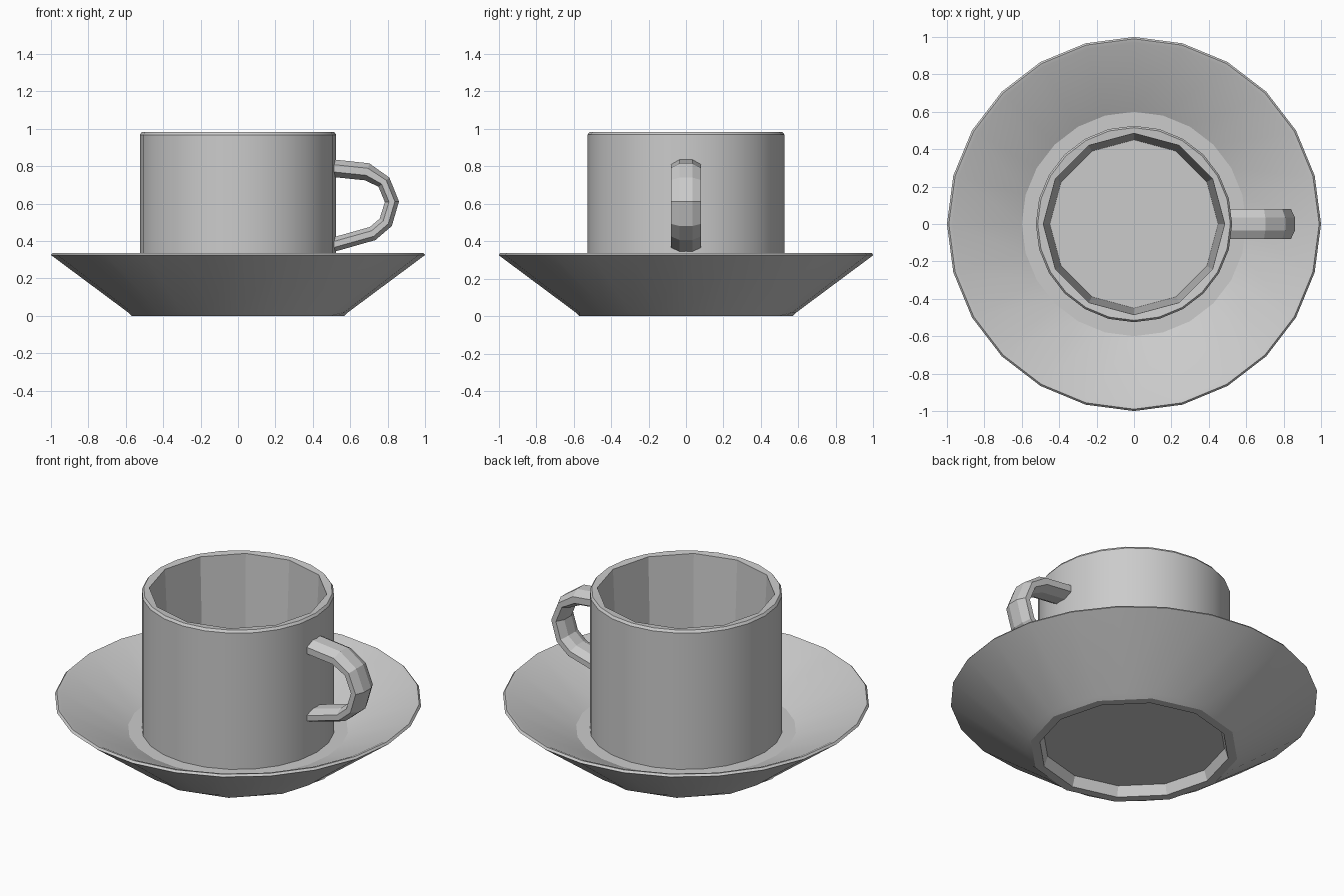
import bpy, bmesh, math
from mathutils import Vector

cube = bpy.data.objects.get("Cube")
if cube:
    bpy.data.objects.remove(cube, do_unlink=True)

SIDES = 24

grey = bpy.data.materials.new("glazed grey")
grey.use_nodes = True
grey.diffuse_color = (0.6, 0.6, 0.6, 1)
grey.node_tree.nodes["Principled BSDF"].inputs["Base Color"].default_value = (0.6, 0.6, 0.6, 1)


def finish(bm, name, angle):
    bmesh.ops.recalc_face_normals(bm, faces=bm.faces)
    mesh = bpy.data.meshes.new(name)
    bm.to_mesh(mesh)
    bm.free()
    mesh.materials.append(grey)
    obj = bpy.data.objects.new(name, mesh)
    bpy.context.collection.objects.link(obj)
    bpy.ops.object.select_all(action='DESELECT')
    obj.select_set(True)
    bpy.context.view_layer.objects.active = obj
    bpy.ops.object.shade_smooth_by_angle(angle=math.radians(angle))
    return obj


def skin(bm, rings):
    """Join rings of vertices with quads and cap both ends."""
    for a, b in zip(rings, rings[1:]):
        n = len(a)
        for i in range(n):
            j = (i + 1) % n
            bm.faces.new((a[i], a[j], b[j], b[i]))
    bm.faces.new(rings[0])
    bm.faces.new(rings[-1])


def lathe(name, profile):
    """Profile points are (radius, height, faceted); faceted rings have half the sides."""
    bm = bmesh.new()
    rings = []
    for radius, z, faceted in profile:
        ring = []
        for i in range(SIDES):
            a = math.tau * i / SIDES
            r = radius * math.cos(math.tau / SIDES) if faceted and i % 2 else radius
            ring.append(bm.verts.new((r * math.cos(a), r * math.sin(a), z)))
        rings.append(ring)
    skin(bm, rings)
    return finish(bm, name, 22)


# Saucer: recessed foot, conical underside, thin rim and flat well
lathe("saucer", [
    (0.50, 0.06, True), (0.52, 0.0, True), (0.57, 0.0, True),
    (0.59, 0.02, False), (1.0, 0.325, False), (0.99, 0.337, False),
    (0.97, 0.332, False), (0.60, 0.15, False),
])

# Cup: straight outer wall, narrow lip and tapering faceted inside
lathe("cup", [
    (0.525, 0.10, False), (0.525, 0.968, False), (0.515, 0.982, False),
    (0.485, 0.978, True), (0.45, 0.20, True),
])

# Handle: flattened loop on the left side, ends buried in the cup wall
path = [(0.50, 0.79), (0.69, 0.77), (0.78, 0.715), (0.823, 0.61),
        (0.79, 0.50), (0.72, 0.44), (0.50, 0.378)]
points = [Vector((x, 0, z)) for x, z in path]
bm = bmesh.new()
rings = []
for k, p in enumerate(points):
    along = (points[min(k + 1, len(points) - 1)] - points[max(k - 1, 0)]).normalized()
    across = Vector((-along.z, 0, along.x))
    thick = 0.047 if k < 2 else 0.038
    ring = []
    for i in range(8):
        a = math.tau * (i + 0.5) / 8
        offset = across * (thick * 1.08 * math.cos(a))
        ring.append(bm.verts.new(p + offset + Vector((0, 0.088 * math.sin(a), 0))))
    rings.append(ring)
skin(bm, rings)
finish(bm, "handle", 22)
